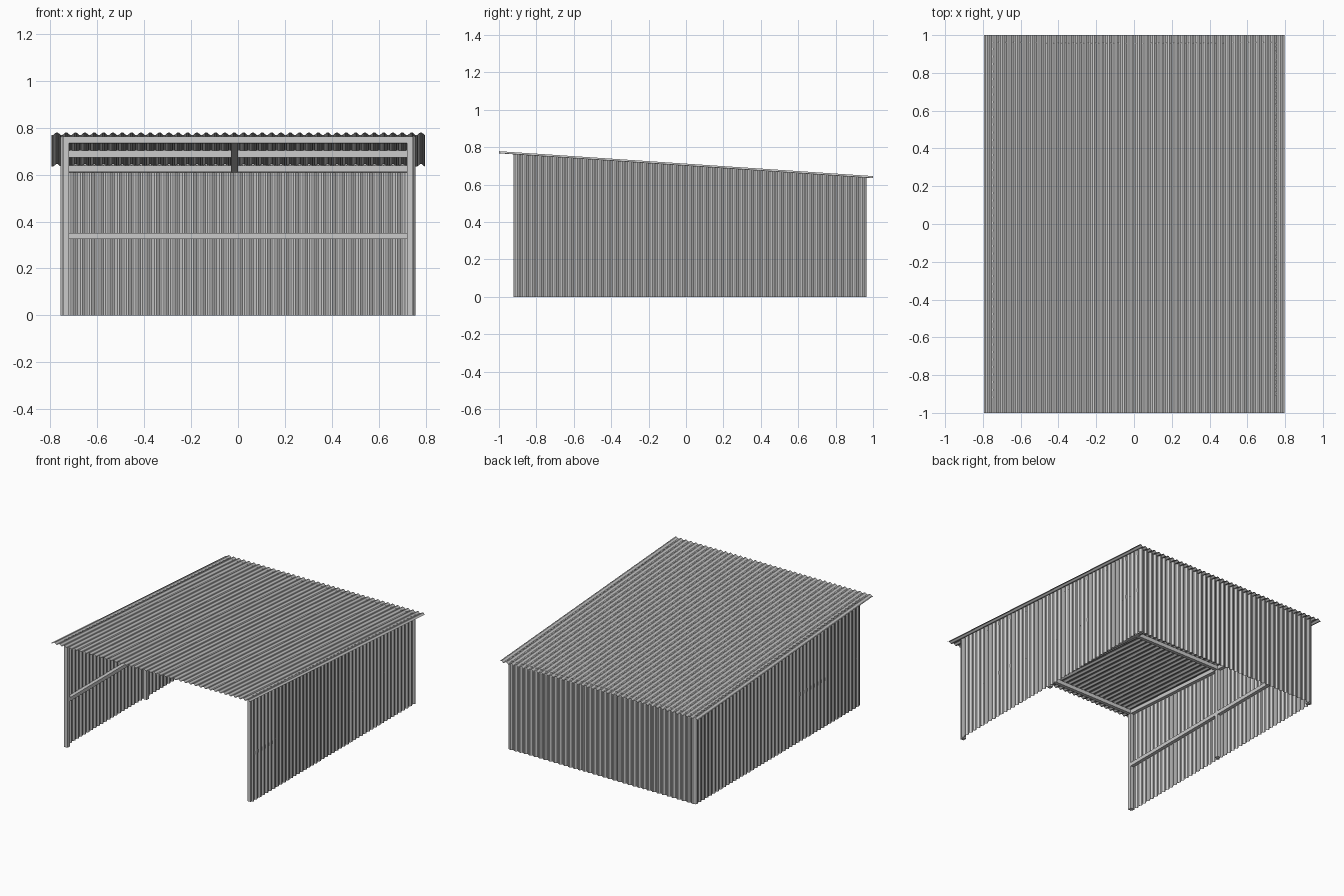
import bpy, math
from mathutils import Vector

if "Cube" in bpy.data.objects:
    bpy.data.objects.remove(bpy.data.objects["Cube"])

SLOPE = -0.0665


def roof_z(y):
    """Mid-height of the sloping roof sheet."""
    return 0.7065 + SLOPE * y


def wave(length, pitch, amp):
    """Trapezoid corrugation profile as (distance, offset) pairs."""
    n = round(length / pitch)
    p = length / n
    pts = []
    for i in range(n):
        for f, o in ((0.0, -1), (0.2, -1), (0.5, 1), (0.7, 1)):
            pts.append(((i + f) * p, o * amp))
    pts.append((length, -amp))
    return pts


def sheet(name, low, high, thickness=0.0015):
    """Corrugated sheet spanned between two matching polylines."""
    n = len(low)
    faces = [(i, i + 1, n + i + 1, n + i) for i in range(n - 1)]
    me = bpy.data.meshes.new(name)
    me.from_pydata(low + high, [], faces)
    ob = bpy.data.objects.new(name, me)
    bpy.context.collection.objects.link(ob)
    m = ob.modifiers.new("thickness", 'SOLIDIFY')
    m.thickness = thickness
    m.offset = 0
    return ob


def bar(name, x0, x1, y0, y1, bottom, top):
    """Box whose bottom and top heights may follow the roof."""
    corners = [(x0, y0), (x1, y0), (x1, y1), (x0, y1)]
    v = [(x, y, bottom(y)) for x, y in corners] + [(x, y, top(y)) for x, y in corners]
    f = [(3, 2, 1, 0), (4, 5, 6, 7)] + [(i, (i + 1) % 4, (i + 1) % 4 + 4, i + 4) for i in range(4)]
    me = bpy.data.meshes.new(name)
    me.from_pydata(v, [], f)
    ob = bpy.data.objects.new(name, me)
    bpy.context.collection.objects.link(ob)
    return ob


def ground(y):
    return 0.0


def under_roof(y):
    return roof_z(y) - 0.006


def beam_low(y):
    return roof_z(y) - 0.034


def rail_low(y):
    return 0.325


def rail_high(y):
    return 0.352


# Roof sheet
prof = wave(1.59, 0.04, 0.005)
sheet("roof_sheet",
      [(d - 0.795, -1, roof_z(-1) + o) for d, o in prof],
      [(d - 0.795, 1, roof_z(1) + o) for d, o in prof])

# Back wall sheet
prof = wave(1.50, 0.04, 0.005)
sheet("back_wall",
      [(d - 0.75, 0.96 + o, 0) for d, o in prof],
      [(d - 0.75, 0.96 + o, roof_z(0.96)) for d, o in prof])

# Side walls with their framing
prof = wave(1.885, 0.04, 0.005)
for side, s in (("left", -1), ("right", 1)):
    sheet(side + "_wall",
          [(s * (0.75 + o), d - 0.922, 0) for d, o in prof],
          [(s * (0.75 + o), d - 0.922, roof_z(d - 0.922)) for d, o in prof])
    xa, xb = sorted((s * 0.72, s * 0.746))
    for pos, y0 in (("front", -0.92), ("middle", -0.015), ("back", 0.927)):
        bar(f"{side}_{pos}_post", xa, xb, y0, y0 + 0.028, ground, under_roof)
    bar(side + "_rafter", xa, xb, -0.892, 0.927, beam_low, under_roof)
    for pos, y0, y1 in (("front", -0.892, -0.015), ("back", 0.013, 0.927)):
        bar(f"{side}_{pos}_rail", xa, xb, y0, y1, rail_low, rail_high)

# Cross beams, centre rafter and back rail
for pos, y0 in (("front", -0.92), ("middle", -0.015), ("back", 0.927)):
    bar(pos + "_beam", -0.72, 0.72, y0, y0 + 0.028, beam_low, under_roof)
bar("centre_rafter", -0.03, 0.0, -0.892, 0.927, beam_low, under_roof)
bar("back_rail", -0.72, 0.72, 0.927, 0.955, rail_low, rail_high)
